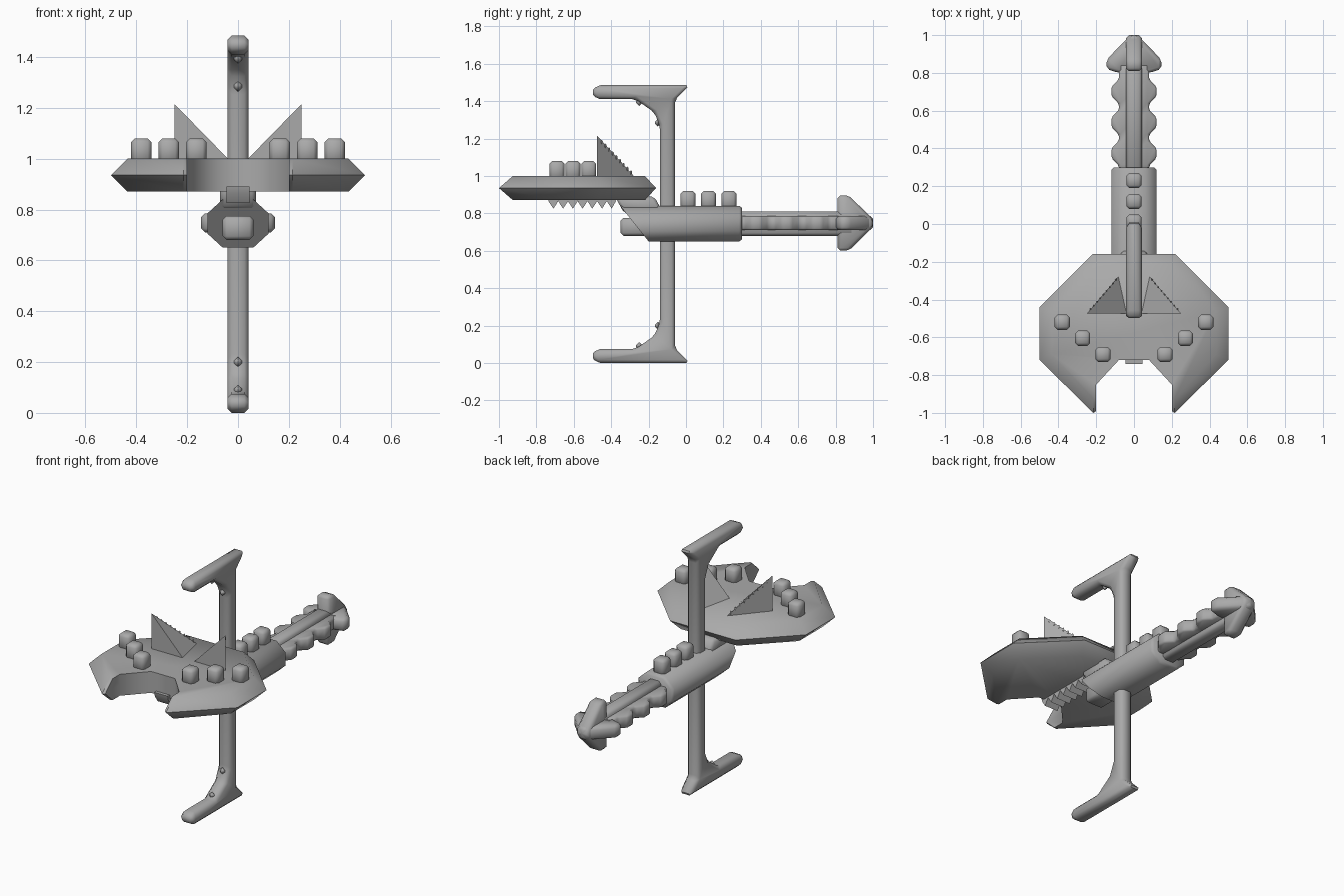
import bpy, bmesh, math
from mathutils import Vector

if "Cube" in bpy.data.objects:
    bpy.data.objects.remove(bpy.data.objects["Cube"], do_unlink=True)

grey = bpy.data.materials.new("stone_grey")
grey.use_nodes = True
grey.diffuse_color = (0.4, 0.4, 0.4, 1)
grey.node_tree.nodes["Principled BSDF"].inputs["Base Color"].default_value = (0.4, 0.4, 0.4, 1)


def finish(name, bm, bevel=0.0, angle=50):
    bmesh.ops.recalc_face_normals(bm, faces=bm.faces[:])
    if bevel:
        bmesh.ops.bevel(bm, geom=bm.edges[:], offset=bevel, segments=1,
                        affect='EDGES', clamp_overlap=True)
    mesh = bpy.data.meshes.new(name)
    bm.to_mesh(mesh)
    bm.free()
    mesh.materials.append(grey)
    obj = bpy.data.objects.new(name, mesh)
    bpy.context.collection.objects.link(obj)
    bpy.ops.object.select_all(action='DESELECT')
    obj.select_set(True)
    bpy.context.view_layer.objects.active = obj
    bpy.ops.object.shade_smooth_by_angle(angle=math.radians(angle))
    return obj


def loft(name, rings, bevel=0.0, angle=50):
    """Skin matching closed rings of 3D points and cap both ends."""
    bm = bmesh.new()
    vs = [[bm.verts.new(p) for p in ring] for ring in rings]
    n = len(vs[0])
    for a, b in zip(vs, vs[1:]):
        for i in range(n):
            j = (i + 1) % n
            bm.faces.new((a[i], a[j], b[j], b[i]))
    bm.faces.new(vs[0])
    bm.faces.new(vs[-1])
    return finish(name, bm, bevel, angle)


def side_prism(name, yz, half, bevel=0.0):
    return loft(name, [[(x, y, z) for y, z in yz] for x in (-half, half)], bevel)


def mirrored(half_outline):
    return half_outline + [(-x, y) for x, y in reversed(half_outline)]


def plan_prism(name, half_outline, z0, z1, bevel=0.0):
    pts = mirrored(half_outline)
    return loft(name, [[(x, y, z) for x, y in pts] for z in (z0, z1)], bevel)


def stud(name, x, y, z0, z1, r=0.04):
    ring = [(x - r, y - r), (x + r, y - r), (x + r, y + r), (x - r, y + r)]
    loft(name, [[(a, b, z) for a, b in ring] for z in (z0, z1)], 0.015)


# Head slab: sharp rim at mid height, chamfered above and below, front notch
notch = [(0.2, -0.85), (0.08, -0.72)]
rim = mirrored([(0.22, -0.16), (0.5, -0.44), (0.5, -0.72), (0.215, -1.0), (0.2, -0.99)] + notch)
flat = mirrored([(0.19, -0.22), (0.435, -0.465), (0.435, -0.69), (0.215, -0.925), (0.2, -0.92)] + notch)
loft("head_slab", [[(x, y, z) for x, y in pts]
                   for pts, z in ((flat, 0.87), (rim, 0.935), (flat, 1.0))])

for side, s in (("left", 1), ("right", -1)):
    # Fin: tetrahedron with its tall edge at the outer front corner
    bm = bmesh.new()
    base = [(0.25, -0.475), (0.03, -0.475), (0.075, -0.27)]
    corners = [bm.verts.new((s * x, y, 0.99)) for x, y in base]
    peak = bm.verts.new((s * 0.25, -0.475, 1.215))
    bm.faces.new(corners)
    for i in range(3):
        bm.faces.new((corners[i], corners[(i + 1) % 3], peak))
    finish(side + "_fin", bm, angle=30)
    # Small serrations down the sloping edge of the fin
    top, foot = Vector((0.247, -0.47, 1.205)), Vector((0.078, -0.275, 1.0))
    for i in range(1, 10):
        p = top.lerp(foot, i / 10)
        stud(f"{side}_fin_tooth_{i}", s * p.x, p.y, p.z - 0.015, p.z + 0.009, 0.006)
    # Row of studs following the front prong
    for i in range(3):
        stud(f"{side}_head_stud_{i}", s * (0.38 - 0.108 * i), -0.52 - 0.085 * i, 0.98, 1.08)

# Serrated ridge under the head
zigzag = [(-0.38, 0.89), (-0.74, 0.89)]
for i in range(7):
    y = -0.735 + 0.052 * i
    zigzag += [(y, 0.865), (y + 0.026, 0.825)]
side_prism("under_teeth", zigzag + [(-0.375, 0.865)], 0.045)

# Neck joining head and grip
side_prism("neck", [(-0.38, 0.89), (-0.33, 0.8), (-0.12, 0.8), (-0.17, 0.89)], 0.07, 0.015)

# Octagonal grip whose front end is cut on a slope
section = [(0.06, 0.65), (0.12, 0.705), (0.12, 0.785), (0.06, 0.84)]
section += [(-x, z) for x, z in reversed(section)]
loft("grip", [[(x, -0.2 - (z - 0.65) * 0.8, z) for x, z in section],
              [(x, 0.285, z) for x, z in section],
              [(x * 0.88, 0.3, 0.745 + (z - 0.745) * 0.88) for x, z in section]])
side_prism("grip_nose", [(-0.35, 0.68), (-0.35, 0.775), (-0.15, 0.775), (-0.15, 0.68)], 0.06, 0.015)
for i in range(3):
    stud(f"grip_stud_{i}", 0, 0.01 + 0.11 * i, 0.82, 0.92)

# Tail shaft: central bar with a notched flat plate through it
side_prism("shaft_bar", [(0.25, 0.68), (0.25, 0.81), (0.9, 0.81), (0.9, 0.68)], 0.042, 0.015)
plate = [(0.08, 0.28)]
for i in range(3):
    y = 0.31 + 0.163 * i
    plate += [(0.08, y), (0.12, y + 0.04), (0.12, y + 0.09), (0.08, y + 0.13)]
plan_prism("shaft_plate", plate + [(0.08, 0.85)], 0.71, 0.785, 0.01)

# Tail point: crossed horizontal and vertical arrowheads
arrow = [(0.08, 0.8), (0.145, 0.82), (0.145, 0.87), (0.02, 1.0)]
plan_prism("tail_point_flat", arrow, 0.71, 0.785, 0.015)
upright = [(y, 0.748 + w) for w, y in mirrored([(0.148, 0.81), (0.148, 0.87), (0.02, 1.0)])]
side_prism("tail_point_upright", upright, 0.042, 0.015)

# Cross limb: upright post with a forward arm at each end
half = [(-0.06, 1.405), (0.02, 1.485), (-0.475, 1.485), (-0.51, 1.447), (-0.475, 1.41),
        (-0.27, 1.41), (-0.17, 1.34), (-0.14, 1.27)]
limb = half + [(y, 1.485 - z) for y, z in reversed(half)]
side_prism("cross_limb", limb, 0.042, 0.017)

# Small knuckles on the inner corners of the arms
for end, up in (("upper", True), ("lower", False)):
    for i, (y, z) in enumerate(((-0.25, 1.395), (-0.15, 1.285))):
        z = z if up else 1.485 - z
        stud(f"{end}_knuckle_{i}", 0, y, z - 0.02, z + 0.02, 0.016)
